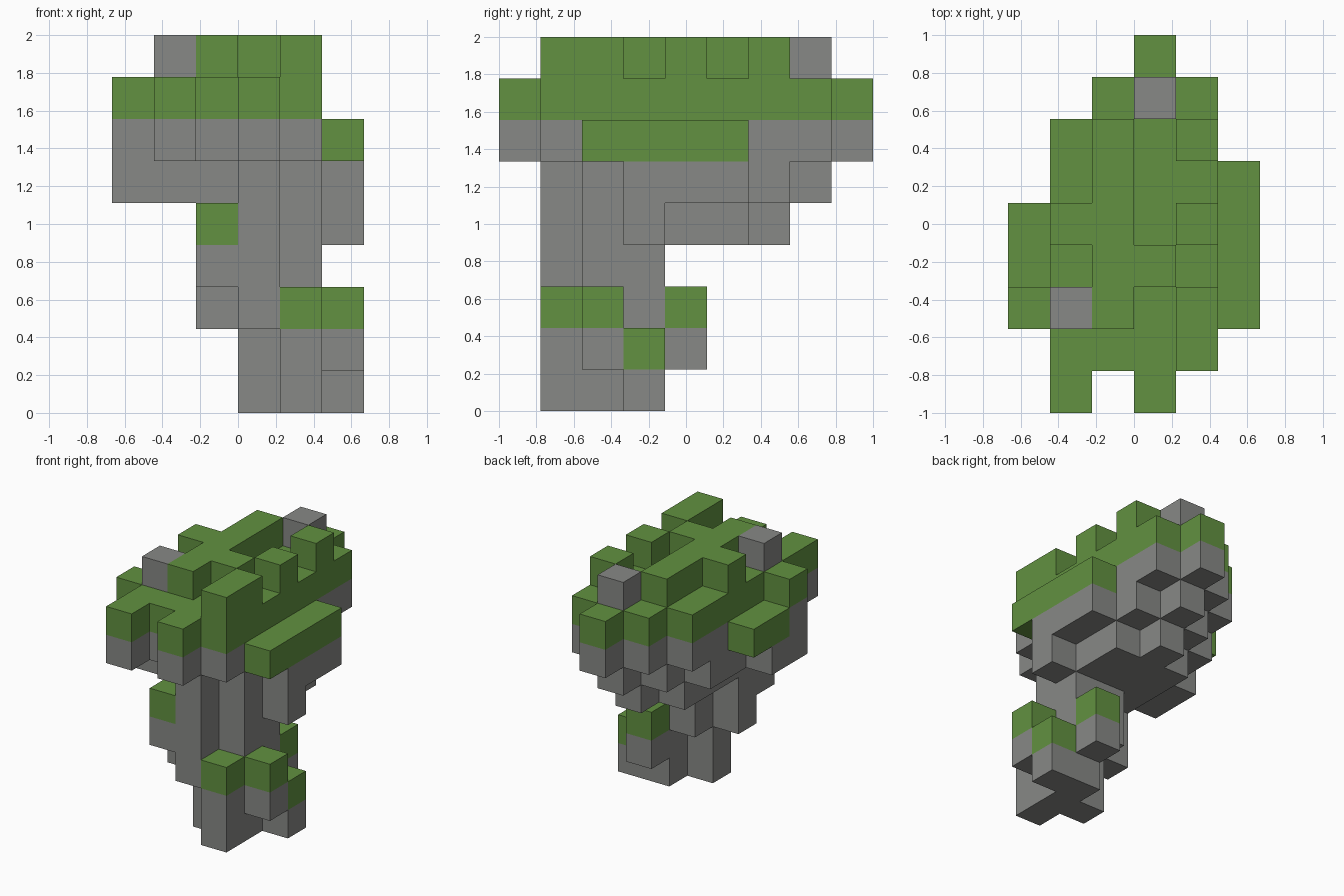
import bpy
import bmesh
from mathutils import Vector

if "Cube" in bpy.data.objects:
    bpy.data.objects.remove(bpy.data.objects["Cube"], do_unlink=True)

UNIT = 2 / 9                      # edge length of one block
CENTRE = Vector((3, 4.5, 0))      # block-grid point placed on the origin


def make_material(name, colour):
    mat = bpy.data.materials.new(name)
    mat.use_nodes = True
    mat.diffuse_color = colour
    bsdf = mat.node_tree.nodes["Principled BSDF"]
    bsdf.inputs["Base Color"].default_value = colour
    bsdf.inputs["Roughness"].default_value = 0.9
    return mat


materials = [make_material("grass green", (0.122, 0.285, 0.052, 1)),
             make_material("stone grey", (0.243, 0.247, 0.238, 1))]
GRASS, STONE = range(len(materials))
blocks = {}                       # block position -> (part name, material)


def fill(part, mat, x, y, z, wide=1, deep=1, high=1):
    """Fill a cuboid of blocks, starting at its lowest corner."""
    for i in range(x, x + wide):
        for j in range(y, y + deep):
            for k in range(z, z + high):
                blocks[i, j, k] = (part, mat)


# Broad crown: one outline, stone below and grass above
for part, mat, z in (("crown_stone", STONE, 6), ("crown_grass", GRASS, 7)):
    fill(part, mat, 1, 1, z, wide=4, deep=6)
    fill(part, mat, 2, 7, z, wide=3)
    for x, y in ((0, 2), (1, 0), (3, 0), (3, 8)):
        fill(part, mat, x, y, z)

# Lower grass ledges on both sides of the crown
fill("left_ledge", GRASS, 5, 2, 6, deep=4)
fill("right_ledge", GRASS, 0, 3, 6, deep=2)

# Raised grass and loose boulders on top
fill("top_ridge", GRASS, 2, 2, 8, deep=5)
fill("top_ridge", GRASS, 4, 1, 8, deep=2)
for x, y in ((1, 4), (3, 3), (4, 4), (4, 6)):
    fill("top_ridge", GRASS, x, y, 8)
for x, y in ((1, 2), (3, 7)):
    fill("boulders", STONE, x, y, 8)

# Stepped underside narrowing towards the stem
fill("upper_underside", STONE, 1, 2, 5, wide=4, deep=4)
fill("upper_underside", STONE, 2, 6, 5, wide=3)
fill("upper_underside", STONE, 3, 7, 5)
fill("upper_underside", STONE, 5, 3, 5, deep=3)
fill("upper_underside", STONE, 0, 2, 5, deep=2)
fill("lower_underside", STONE, 2, 2, 4, wide=3, deep=4)
fill("lower_underside", STONE, 3, 6, 4)
fill("lower_underside", STONE, 5, 3, 4)

# Stem and foot
fill("stem", STONE, 3, 1, 2, deep=3, high=2)
fill("stem", STONE, 3, 1, 4, high=2)
fill("stem", STONE, 4, 2, 2, deep=2, high=2)
fill("stem", STONE, 2, 2, 2, high=2)
fill("foot", STONE, 3, 2, 0, high=2)
fill("foot", STONE, 4, 1, 0, deep=3, high=2)

# Small outcrops around the stem, each capped with grass
for x, y, bottom, top in ((2, 1, 3, 4), (4, 1, 0, 2), (5, 2, 1, 2),
                          (4, 4, 1, 2), (5, 3, 0, 1)):
    fill("outcrops", STONE, x, y, bottom, high=top - bottom)
    fill("outcrop_grass", GRASS, x, y, top)


def build_part(part):
    """Make the outer skin of the blocks belonging to one part."""
    bm = bmesh.new()
    for cell, (owner, mat) in blocks.items():
        if owner != part:
            continue
        middle = Vector(cell) + Vector((0.5, 0.5, 0.5))
        for axis in range(3):
            for side in (-1, 1):
                normal = Vector((0, 0, 0))
                normal[axis] = side
                if tuple(int(c + n) for c, n in zip(cell, normal)) in blocks:
                    continue
                u = Vector((0, 0, 0))
                u[(axis + 1) % 3] = 0.5
                v = normal.cross(u)
                face_mid = middle + normal / 2
                corners = (-u - v, u - v, u + v, v - u)
                face = bm.faces.new([bm.verts.new((face_mid + c - CENTRE) * UNIT)
                                     for c in corners])
                face.material_index = mat
    bmesh.ops.remove_doubles(bm, verts=bm.verts, dist=UNIT / 100)
    # Join neighbouring squares into large flat faces
    bmesh.ops.dissolve_limit(bm, angle_limit=0.01, verts=bm.verts,
                             edges=bm.edges, delimit={"MATERIAL"})
    mesh = bpy.data.meshes.new(part)
    bm.to_mesh(mesh)
    bm.free()
    for mat in materials:
        mesh.materials.append(mat)
    bpy.context.collection.objects.link(bpy.data.objects.new(part, mesh))


for part in sorted({owner for owner, mat in blocks.values()}):
    build_part(part)
